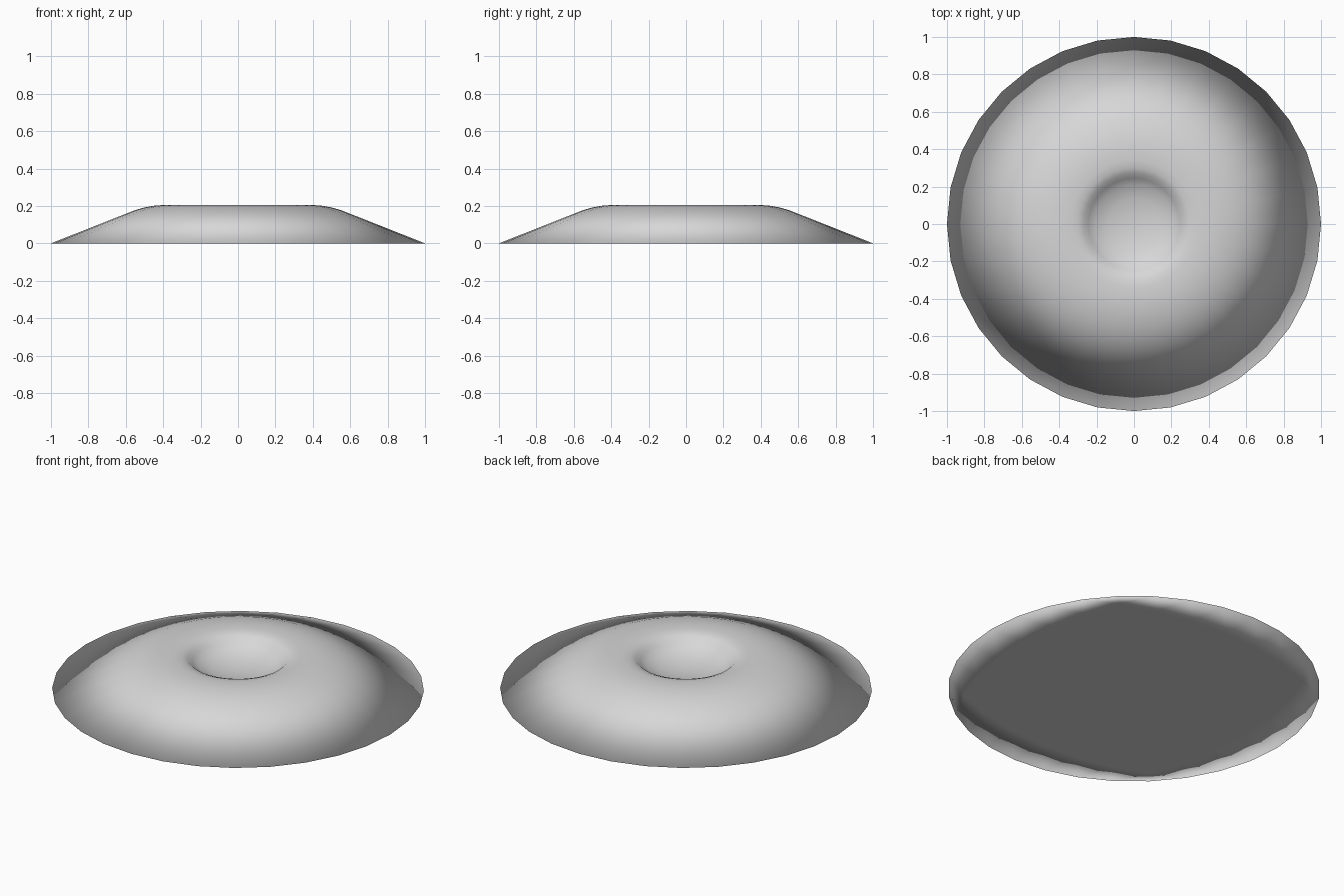
import bpy
import bmesh
from math import cos, sin, pi
from mathutils import Vector

if "Cube" in bpy.data.objects:
    bpy.data.objects.remove(bpy.data.objects["Cube"], do_unlink=True)

SIDES = 32
CELLS = SIDES // 4

# Profile from the rim, over the rounded crown, down into the central bowl
PROFILE = [(1, 0), (0.55, 0.178), (0.5, 0.192), (0.45, 0.201), (0.4, 0.205),
           (0.34, 0.205), (0.3, 0.2), (0.27, 0.188), (0.245, 0.165),
           (0.21, 0.14), (0.14, 0.118), (0.07, 0.107)]
BOWL_FLOOR = 0.103

grey = bpy.data.materials.new("light_grey")
grey.use_nodes = True
colour = (0.68, 0.68, 0.68, 1)
grey.diffuse_color = colour
grey.node_tree.nodes["Principled BSDF"].inputs["Base Color"].default_value = colour

bm = bmesh.new()


def ring(radius, z):
    return [bm.verts.new((radius * cos(2 * pi * i / SIDES),
                          radius * sin(2 * pi * i / SIDES), z))
            for i in range(SIDES)]


# Upper surface
rings = [ring(r, z) for r, z in PROFILE]
for low, high in zip(rings, rings[1:]):
    for i in range(SIDES):
        j = (i + 1) % SIDES
        bm.faces.new((low[i], low[j], high[j], high[i]))
centre = bm.verts.new((0, 0, BOWL_FLOOR))
for i in range(SIDES):
    bm.faces.new((rings[-1][i], rings[-1][(i + 1) % SIDES], centre))

# Flat underside as a grid of quads stretched between four quarters of the rim
rim = rings[0]
first = SIDES * 5 // 8


def edge_vert(a, b):
    """Rim vertex for a grid position on the border, otherwise None."""
    if b == 0:
        return rim[(first + a) % SIDES]
    if a == CELLS:
        return rim[(first + CELLS + b) % SIDES]
    if b == CELLS:
        return rim[(first + 3 * CELLS - a) % SIDES]
    if a == 0:
        return rim[(first - b) % SIDES]
    return None


def grid_vert(a, b):
    border = edge_vert(a, b)
    if border:
        return border
    u, v = a / CELLS, b / CELLS

    def p(x, y):
        return Vector(edge_vert(x, y).co)

    n = CELLS
    sides = (p(a, 0) * (1 - v) + p(a, n) * v + p(0, b) * (1 - u) + p(n, b) * u)
    corners = ((p(0, 0) * (1 - u) + p(n, 0) * u) * (1 - v)
               + (p(0, n) * (1 - u) + p(n, n) * u) * v)
    return bm.verts.new(sides - corners)


grid = [[grid_vert(a, b) for b in range(CELLS + 1)] for a in range(CELLS + 1)]
for a in range(CELLS):
    for b in range(CELLS):
        bm.faces.new((grid[a][b], grid[a][b + 1],
                      grid[a + 1][b + 1], grid[a + 1][b]))

# Finish as one softly shaded solid
bmesh.ops.recalc_face_normals(bm, faces=bm.faces[:])
for face in bm.faces:
    face.smooth = True
mesh = bpy.data.meshes.new("dimpled_disc")
bm.to_mesh(mesh)
bm.free()
mesh.materials.append(grey)
disc = bpy.data.objects.new("dimpled_disc", mesh)
bpy.context.scene.collection.objects.link(disc)
